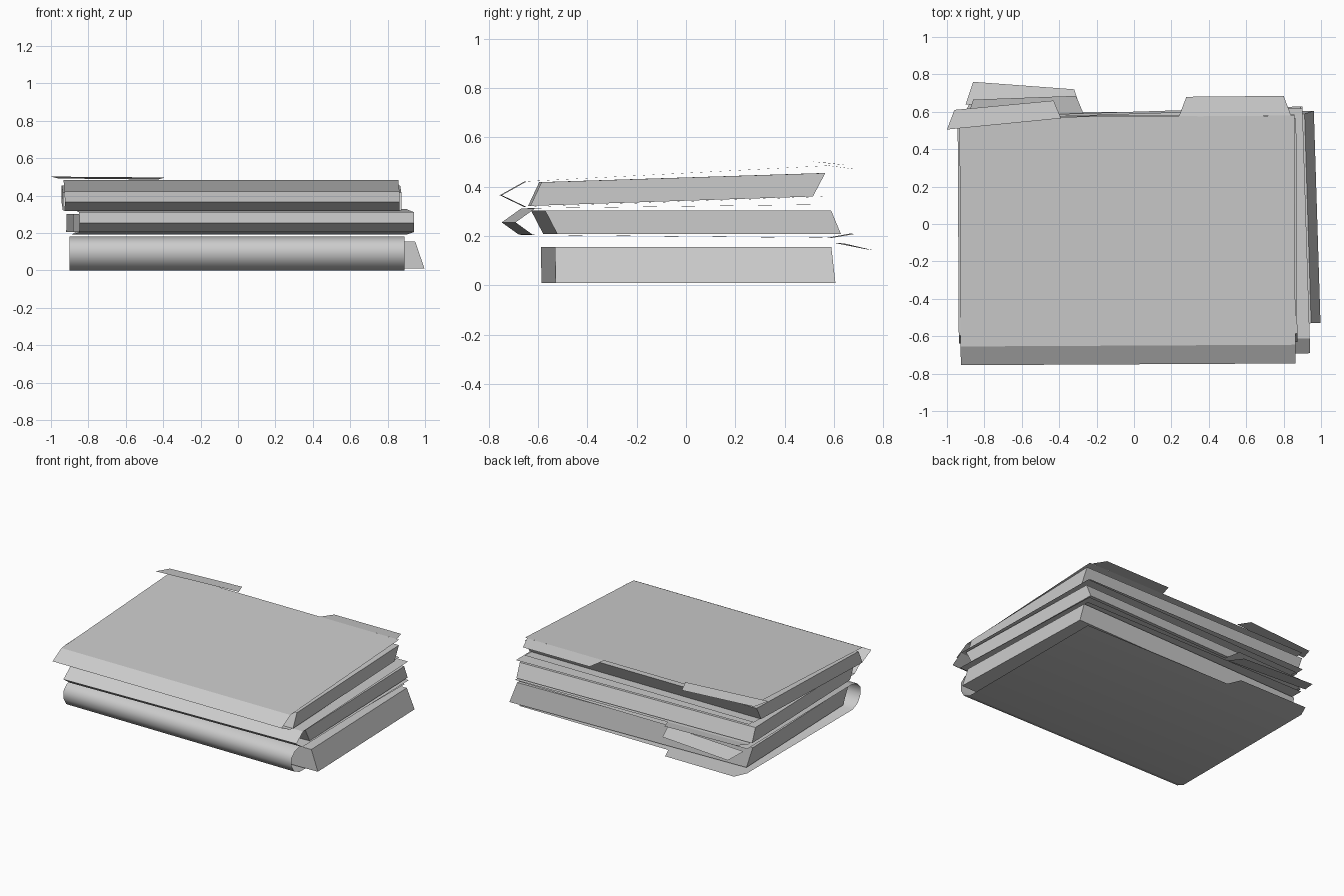
import bpy
from math import radians
from mathutils import Matrix

if "Cube" in bpy.data.objects:
    bpy.data.objects.remove(bpy.data.objects["Cube"])


def make(name, verts, faces, turn=0, smooth=False):
    me = bpy.data.meshes.new(name)
    rot = Matrix.Rotation(radians(turn), 4, 'Z')
    me.from_pydata([rot @ Matrix.Translation(v).to_translation() for v in verts], [], faces)
    for p in me.polygons:
        p.use_smooth = smooth
    ob = bpy.data.objects.new(name, me)
    bpy.context.collection.objects.link(ob)
    return ob


def folder(name, profile, x0, x1, turn=0, smooth=False):
    """Thin folded card: a y-z profile swept along x."""
    verts = [(x, y, z) for y, z in profile for x in (x0, x1)]
    faces = [(i, i + 1, i + 3, i + 2) for i in range(0, len(verts) - 2, 2)]
    return make(name, verts, faces, turn, smooth)


def tab(name, corners):
    return make(name, corners, [(0, 1, 2, 3)])


def papers(name, low, high, turn=0):
    """Slanted block: low and high are (x0, x1, y0, y1, z at front, z at back)."""
    verts = []
    for x0, x1, y0, y1, za, zb in (low, high):
        verts += [(x0, y0, za), (x1, y0, za), (x1, y1, zb), (x0, y1, zb)]
    sides = [(i, (i + 1) % 4, (i + 1) % 4 + 4, i + 4) for i in range(4)]
    return make(name, verts, sides + [(3, 2, 1, 0), (4, 5, 6, 7)], turn)


# Bottom folder with a rounded spine
folder("bottom_folder",
       [(0.6, 0.0), (-0.58, 0.0), (-0.64, 0.025), (-0.67, 0.075),
        (-0.67, 0.13), (-0.635, 0.165), (-0.57, 0.182), (0.6, 0.172)],
       -0.9, 0.89, 0, True)
papers("bottom_papers", (-0.84, 0.98, -0.56, 0.575, 0.01, 0.01),
       (-0.88, 0.93, -0.56, 0.56, 0.155, 0.155), 1.8)
tab("bottom_folder_lower_tab", [(-0.9, 0.6, 0), (-0.28, 0.6, 0), (-0.32, 0.69, 0), (-0.86, 0.69, 0)])
tab("bottom_folder_upper_tab", [(-0.9, 0.64, 0.17), (-0.28, 0.6, 0.172),
                                (-0.32, 0.72, 0.148), (-0.86, 0.76, 0.142)])

# Middle folder with a creased spine, turned slightly
folder("middle_folder",
       [(0.6, 0.192), (-0.65, 0.205), (-0.72, 0.255), (-0.64, 0.312), (0.59, 0.328)],
       -0.87, 0.92, 1.8)
papers("middle_papers", (-0.9, 0.91, -0.55, 0.6, 0.207, 0.207),
       (-0.9, 0.91, -0.6, 0.56, 0.303, 0.303), 1.8)
tab("middle_folder_tab", [(-0.89, 0.57, 0.192), (-0.27, 0.59, 0.192),
                          (-0.31, 0.685, 0.208), (-0.86, 0.665, 0.21)])

# Top folder with a creased spine and a sloping cover
folder("top_folder",
       [(0.58, 0.36), (-0.65, 0.317), (-0.75, 0.365), (-0.65, 0.421), (0.575, 0.485)],
       -0.93, 0.86, 0.3)
papers("top_papers", (-0.94, 0.87, -0.635, 0.51, 0.322, 0.36),
       (-0.94, 0.87, -0.59, 0.56, 0.418, 0.455), 0.3)
tab("top_folder_right_tab", [(0.24, 0.575, 0.485), (0.84, 0.58, 0.485),
                             (0.8, 0.685, 0.471), (0.28, 0.68, 0.471)])
tab("top_folder_left_tab", [(-1.0, 0.505, 0.502), (-0.39, 0.565, 0.497),
                            (-0.43, 0.66, 0.486), (-0.96, 0.61, 0.492)])
